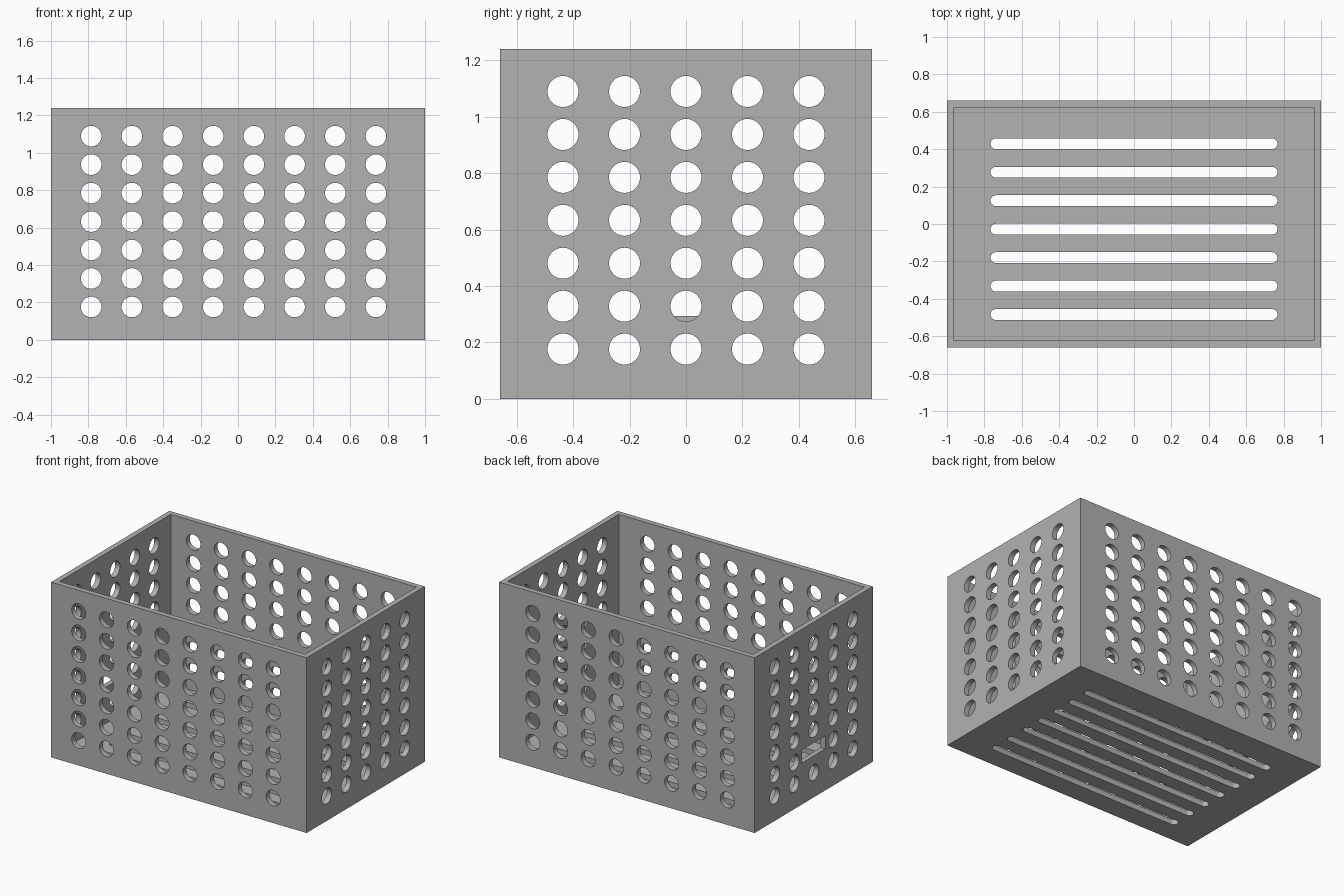
import bpy, bmesh, math
from mathutils import Matrix, Vector

if "Cube" in bpy.data.objects:
    bpy.data.objects.remove(bpy.data.objects["Cube"])

HX, HY, H = 1.0, 0.66, 1.24      # half length, half depth, height
T = 0.038                        # wall and floor thickness
R = 0.055                        # round hole radius
ROWS = [0.176 + 0.1522 * j for j in range(7)]

grey = bpy.data.materials.new("grey plastic")
grey.diffuse_color = (0.445, 0.445, 0.445, 1)
grey.use_nodes = True
grey.node_tree.nodes["Principled BSDF"].inputs["Base Color"].default_value = grey.diffuse_color


def add_box(bm, lo, hi):
    lo, hi = Vector(lo), Vector(hi)
    m = Matrix.Translation((lo + hi) / 2) @ Matrix.Diagonal((*(hi - lo), 1))
    bmesh.ops.create_cube(bm, size=1, matrix=m)


def add_hole(bm, pos, axis):
    rot = Matrix.Rotation(math.pi / 2, 4, 'X' if axis == 'Y' else 'Y')
    bmesh.ops.create_cone(bm, cap_ends=True, segments=40, radius1=R, radius2=R,
                          depth=T * 3, matrix=Matrix.Translation(pos) @ rot)


def add_slot(bm, y, half, r):
    # Rounded slot prism through the floor
    n = 12
    pts = []
    for side, start in ((1, -math.pi / 2), (-1, math.pi / 2)):
        for i in range(n + 1):
            a = start + math.pi * i / n
            pts.append((side * (half - r) + r * math.cos(a), y + r * math.sin(a)))
    low = [bm.verts.new((px, py, -T)) for px, py in pts]
    high = [bm.verts.new((px, py, 2 * T)) for px, py in pts]
    bm.faces.new(low[::-1])
    bm.faces.new(high)
    for i in range(len(pts)):
        k = (i + 1) % len(pts)
        bm.faces.new((low[i], low[k], high[k], high[i]))


def finish(bm, name):
    me = bpy.data.meshes.new(name)
    bm.to_mesh(me)
    bm.free()
    ob = bpy.data.objects.new(name, me)
    bpy.context.collection.objects.link(ob)
    me.materials.append(grey)
    return ob


# Basket body
bm = bmesh.new()
add_box(bm, (-HX, -HY, 0), (HX, HY, H))
basket = finish(bm, "basket")

# Inner cavity
bm = bmesh.new()
add_box(bm, (-HX + T, -HY + T, T), (HX - T, HY - T, H + 0.2))
cavity = finish(bm, "cavity_cutter")

# Wall holes, end window and floor slots
bm = bmesh.new()
for z in ROWS:
    for s in (-1, 1):
        for i in range(8):
            add_hole(bm, (-0.785 + 0.2175 * i, s * (HY - T / 2), z), 'Y')
        for i in range(-2, 3):
            if s < 0 and i == 0 and z == ROWS[1]:
                continue          # replaced by the window
            add_hole(bm, (s * (HX - T / 2), 0.218 * i, z), 'X')
add_box(bm, (-HX - T, -0.13, 0.293), (-HX + 2 * T, 0.13, 0.386))
for j in range(7):
    add_slot(bm, -0.484 + 0.1522 * j, 0.767, 0.029)
openings = finish(bm, "opening_cutter")

# Cut and bake the result
for cutter in (cavity, openings):
    mod = basket.modifiers.new("cut", 'BOOLEAN')
    mod.operation = 'DIFFERENCE'
    mod.solver = 'EXACT'
    mod.object = cutter
dg = bpy.context.evaluated_depsgraph_get()
basket.data = bpy.data.meshes.new_from_object(basket.evaluated_get(dg))
basket.modifiers.clear()
for cutter in (cavity, openings):
    bpy.data.objects.remove(cutter)

# Smooth hole walls, sharp rims
bpy.context.view_layer.objects.active = basket
basket.select_set(True)
bpy.ops.object.shade_smooth_by_angle(angle=math.radians(30))
